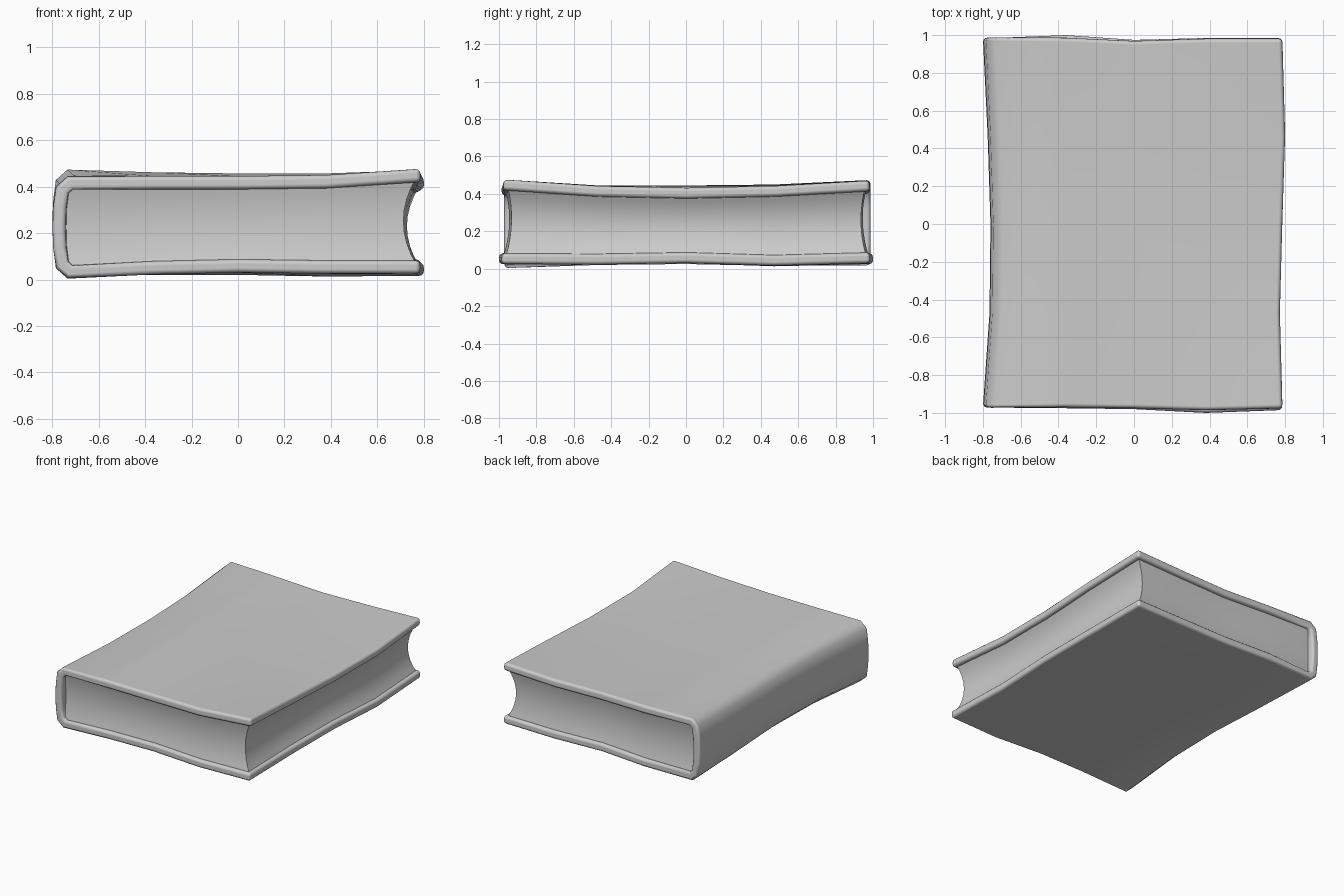
import bpy, bmesh

if "Cube" in bpy.data.objects:
    bpy.data.objects.remove(bpy.data.objects["Cube"])

# Warped control values: 5 stations across x by 5 stations along y (front to back)
TOP = [(.445, .445, .445, .45, .478), (.445, .445, .445, .445, .442),
       (.445, .445, .445, .44, .432), (.45, .445, .445, .445, .442),
       (.474, .462, .457, .457, .472)]
BOTTOM = [(.003, .022, .03, .025, .025), (.02, .025, .03, .025, .022),
          (.025, .03, .03, .03, .03), (.015, .02, .02, .013, .016),
          (.018, .025, .03, .025, .03)]
FRONT_TOP = (-.97, -.97, -.975, -.985, -.975)
FRONT_BOTTOM = (-.97, -.975, -.98, -1.0, -.985)
BACK_TOP = (.985, .985, .968, .98, .98)
BACK_BOTTOM = (.985, 1.0, .975, .985, .985)
FORE = (.785, .772, .785, .80, .785)
SPINE = (-.80, -.765, -.76, -.775, -.80)


def lerp(a, b, t):
    return a + (b - a) * t


def x_at(i, j):
    return (SPINE[j] + .065, -.36, 0, .38, FORE[j])[i]


def y_at(i, j, t):
    # t runs from the bottom cover (0) to the top cover (1)
    return (lerp(FRONT_BOTTOM[i], FRONT_TOP[i], t), -.47, 0, .47,
            lerp(BACK_BOTTOM[i], BACK_TOP[i], t))[j]


def make_object(name, bm):
    mesh = bpy.data.meshes.new(name)
    bm.to_mesh(mesh)
    bm.free()
    obj = bpy.data.objects.new(name, mesh)
    bpy.context.collection.objects.link(obj)
    bpy.ops.object.select_all(action='DESELECT')
    obj.select_set(True)
    bpy.context.view_layer.objects.active = obj
    return obj


# Cover: one C-shaped sheet around the spine, thickened and rounded at the rim
bm = bmesh.new()
columns = []
for j in range(5):
    path = [(x_at(i, j), y_at(i, j, 1), TOP[j][i]) for i in range(4, -1, -1)]
    s, hi, lo = SPINE[j], TOP[j][0], BOTTOM[j][0]
    for dx, z in ((.015, hi - .045), (.003, lerp(lo, hi, .7)), (0, lerp(lo, hi, .5)),
                  (.003, lerp(lo, hi, .3)), (.015, lo + .045)):
        path.append((s + dx, y_at(0, j, (z - lo) / (hi - lo)), z))
    path += [(x_at(i, j), y_at(i, j, 0), BOTTOM[j][i]) for i in range(5)]
    columns.append([bm.verts.new(p) for p in path])
for a, b in zip(columns, columns[1:]):
    for i in range(len(a) - 1):
        bm.faces.new((a[i], b[i], b[i + 1], a[i + 1]))
cover = make_object("cover", bm)
bpy.ops.object.shade_smooth()
solid = cover.modifiers.new("thickness", 'SOLIDIFY')
solid.thickness = .057
solid.offset = -1
solid.use_even_offset = True
rim = cover.modifiers.new("rounded_rim", 'BEVEL')
rim.width = .02
rim.segments = 3
rim.limit_method = 'ANGLE'
rim.angle_limit = 1.05
rim.use_clamp_overlap = False
rim.harden_normals = True

# Page block: stacked layers, hollowed towards mid height
bm = bmesh.new()
layers = []
LEVELS = 9
for k in range(LEVELS):
    t = k / (LEVELS - 1)
    hollow = 1 - (2 * t - 1) ** 2
    grid = {}
    for j in range(5):
        for i in range(5):
            x = x_at(i, j)
            if i == 0:
                x = SPINE[j] + .07 - .025 * hollow
            elif i == 4:
                x -= .018 + .055 * hollow
            y = y_at(i, j, t)
            inset = .022 + .025 * hollow
            y += inset if j == 0 else -inset if j == 4 else 0
            z = lerp(BOTTOM[j][i] + .04, TOP[j][i] - .04, t)
            grid[i, j] = bm.verts.new((x, y, z))
    layers.append(grid)
ring = ([(i, 0) for i in range(4)] + [(4, j) for j in range(4)]
        + [(i, 4) for i in range(4, 0, -1)] + [(0, j) for j in range(4, 0, -1)])
for a, b in zip(layers, layers[1:]):
    for p, q in zip(ring, ring[1:] + ring[:1]):
        bm.faces.new((a[p], a[q], b[q], b[p]))
for g in (layers[0], layers[-1]):
    for i in range(4):
        for j in range(4):
            bm.faces.new((g[i, j], g[i + 1, j], g[i + 1, j + 1], g[i, j + 1]))
bmesh.ops.delete(bm, geom=[v for v in bm.verts if not v.link_faces], context='VERTS')
bmesh.ops.recalc_face_normals(bm, faces=bm.faces[:])
make_object("pages", bm)
bpy.ops.object.shade_smooth_by_angle(angle=.7)
